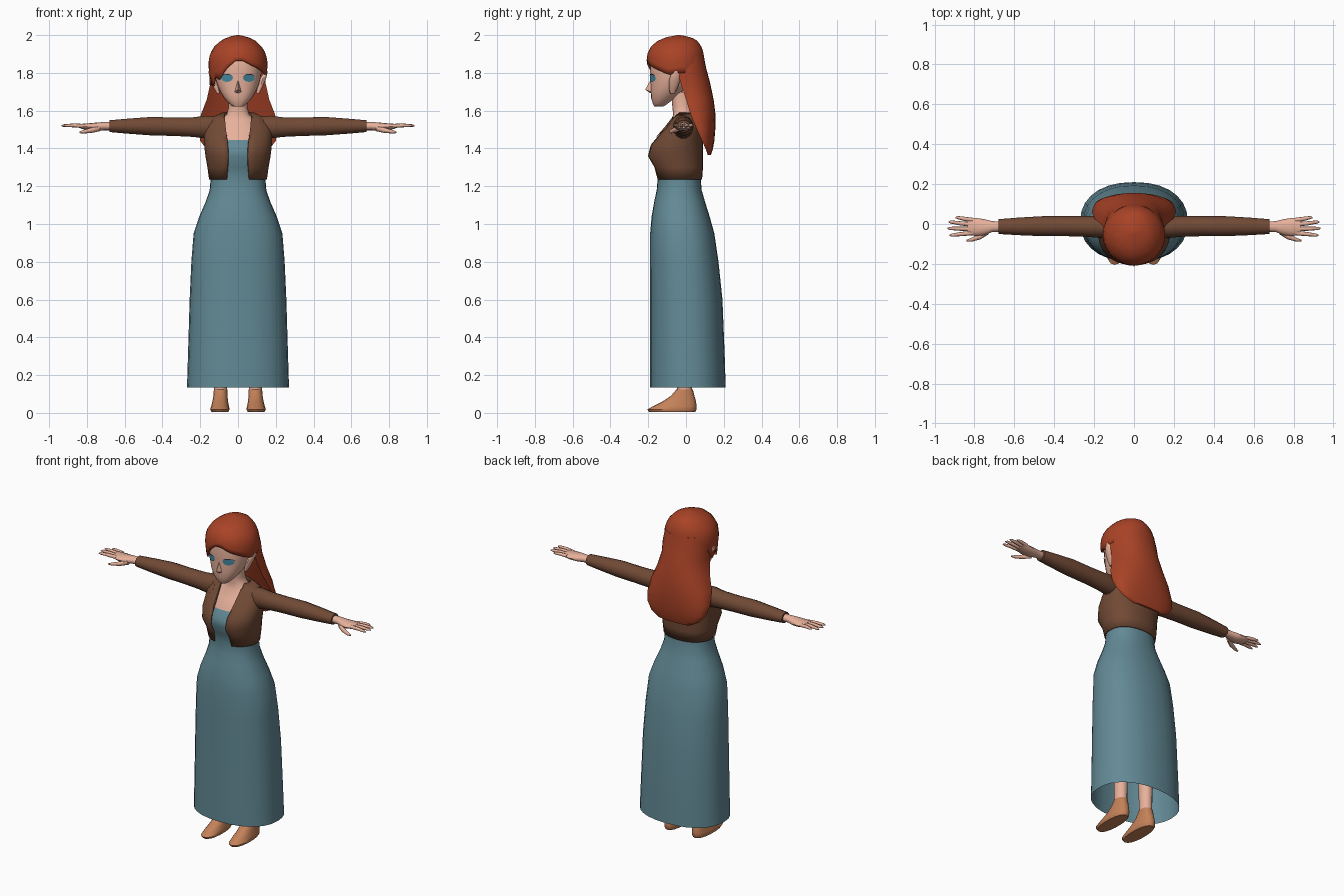
import bpy, bmesh, math
from mathutils import Vector

if "Cube" in bpy.data.objects:
    bpy.data.objects.remove(bpy.data.objects["Cube"])

E = 2.25  # superellipse exponent for body sections


def mat(name, rgb):
    m = bpy.data.materials.new(name)
    m.diffuse_color = (*rgb, 1)
    m.use_nodes = True
    m.node_tree.nodes["Principled BSDF"].inputs["Base Color"].default_value = m.diffuse_color
    return m


HAIR = mat("red_hair", (0.40, 0.056, 0.020))
TEAL = mat("teal_cloth", (0.125, 0.255, 0.305))
BROWN = mat("brown_cloth", (0.165, 0.068, 0.036))
SKIN = mat("skin", (0.80, 0.44, 0.33))
SHOE = mat("tan_shoe", (0.55, 0.22, 0.10))
BLUE = mat("eye_blue", (0.06, 0.25, 0.36))
DARK = mat("lash_dark", (0.03, 0.03, 0.04))


def finish(name, bm, material, angle=50, thick=0):
    bmesh.ops.recalc_face_normals(bm, faces=bm.faces)
    me = bpy.data.meshes.new(name)
    bm.to_mesh(me)
    bm.free()
    me.materials.append(material)
    ob = bpy.data.objects.new(name, me)
    bpy.context.collection.objects.link(ob)
    bpy.ops.object.select_all(action='DESELECT')
    ob.select_set(True)
    bpy.context.view_layer.objects.active = ob
    bpy.ops.object.shade_smooth_by_angle(angle=math.radians(angle))
    if thick:
        mod = ob.modifiers.new("thickness", 'SOLIDIFY')
        mod.thickness = thick
        mod.offset = -1
    return ob


def loft(name, rings, material, closed=True, caps=True, angle=50, thick=0):
    bm = bmesh.new()
    rows = [[bm.verts.new(p) for p in r] for r in rings]
    n = len(rows[0])
    for a, b in zip(rows, rows[1:]):
        for i in range(n if closed else n - 1):
            j = (i + 1) % n
            bm.faces.new((a[i], a[j], b[j], b[i]))
    if caps:
        bm.faces.new(rows[0])
        bm.faces.new(rows[-1])
    return finish(name, bm, material, angle, thick)


def spow(v, e):
    return math.copysign(abs(v) ** (2 / e), v)


def section(z, hw, yf, yb, n=24, gap=0, cx=0, e=E):
    """Horizontal section, starting at the front; gap leaves the front open."""
    a0 = math.asin(min(1, gap / hw) ** (e / 2)) if gap else 0
    steps = n - 1 if gap else n
    out = []
    for i in range(n):
        a = a0 + (2 * math.pi - 2 * a0) * i / steps
        out.append(Vector((cx + hw * spow(math.sin(a), e),
                           (yf + yb) / 2 - (yb - yf) / 2 * spow(math.cos(a), e), z)))
    return out


def interp(table, t):
    if t <= table[0][0]:
        return table[0][1:]
    for a, b in zip(table, table[1:]):
        if t <= b[0]:
            f = (t - a[0]) / (b[0] - a[0])
            return tuple(u + (v - u) * f for u, v in zip(a[1:], b[1:]))
    return table[-1][1:]


def front_point(table, x, z, off=0.005):
    hw, yf, yb = interp(table, z)[:3]
    c = max(0, 1 - min(1, abs(x) / hw) ** E) ** (1 / E)
    return Vector((x, (yf + yb) / 2 - (yb - yf) / 2 * c - off, z))


def tube(name, path, material, n=12, angle=50):
    """Sections across x, each given as x, y, z, half depth, half height."""
    rings = [[Vector((x, y + ry * math.cos(k * math.tau / n), z + rz * math.sin(k * math.tau / n)))
              for k in range(n)] for x, y, z, ry, rz in path]
    return loft(name, rings, material, angle=angle)


def plate(name, pts, material):
    bm = bmesh.new()
    bm.faces.new([bm.verts.new(p) for p in pts])
    ob = finish(name, bm, material)
    if ob.data.polygons[0].normal.y > 0:
        ob.data.flip_normals()
    return ob


# dress: long open skirt rising into a bodice
skirt = [(0.135, .27, -.19, .21), (0.30, .265, -.19, .205), (0.60, .256, -.19, .193),
         (0.80, .247, -.19, .172), (0.95, .235, -.19, .15), (1.04, .205, -.182, .125),
         (1.12, .17, -.168, .10), (1.18, .15, -.155, .083), (1.24, .145, -.15, .078),
         (1.30, .148, -.16, .075), (1.36, .155, -.19, .075), (1.40, .155, -.183, .07),
         (1.445, .145, -.15, .065)]
loft("dress", [section(*r, n=28) for r in skirt], TEAL, caps=False)

# bare chest and neck
chest = [(1.40, .14, -.16, .06), (1.45, .14, -.147, .06), (1.50, .13, -.105, .06),
         (1.55, .10, -.075, .05), (1.58, .06, -.068, .04), (1.62, .05, -.072, .03),
         (1.70, .05, -.08, .02)]
loft("chest_and_neck", [section(*r) for r in chest], SKIN)

# open jacket; last column is half of the front gap
jacket = [(1.235, .153, -.157, .085, .060), (1.30, .162, -.172, .09, .054),
          (1.36, .173, -.206, .09, .052), (1.42, .18, -.19, .09, .054), (1.47, .182, -.148, .088, .060),
          (1.52, .18, -.105, .083, .068), (1.56, .15, -.078, .068, .072), (1.59, .085, -.055, .05, .070)]
loft("jacket", [section(z, w, f, b, 29, g) for z, w, f, b, g in jacket],
     BROWN, closed=False, caps=False, thick=0.008)

# head
head = [(1.622, .028, -.168, -.12), (1.635, .045, -.175, -.10), (1.665, .072, -.184, -.06),
        (1.70, .094, -.186, -.02), (1.74, .112, -.187, .03), (1.78, .122, -.188, .06),
        (1.84, .128, -.192, .075), (1.90, .12, -.18, .07), (1.96, .07, -.12, .03)]
loft("head", [section(*r) for r in head], SKIN)

# nose: small wedge
bm = bmesh.new()
top, tip, l, r, base = [bm.verts.new(p) for p in (
    (0, -.186, 1.765), (0, -.216, 1.712), (-.02, -.18, 1.698), (.02, -.18, 1.698), (0, -.188, 1.692))]
for f in ((top, l, tip), (top, tip, r), (tip, l, base), (tip, base, r)):
    bm.faces.new(f)
finish("nose", bm, SKIN, 30)

# parts that come in pairs
for s, side in ((-1, "left"), (1, "right")):
    # eye with upper lash
    plate(side + "_eye", [front_point(head, s * .058 + .031 * math.cos(k * math.tau / 12),
          1.773 + .021 * math.sin(k * math.tau / 12)) for k in range(12)], BLUE)
    plate(side + "_lash", [front_point(head, s * x, z, .007) for x, z in (
        (.025, 1.781), (.045, 1.793), (.07, 1.794), (.095, 1.785), (.07, 1.788), (.045, 1.788))], DARK)

    # ear leaning outward to a tip
    ear = [(1.69, .008, -.085, -.06, .104), (1.72, .014, -.09, -.045, .115), (1.76, .018, -.09, -.03, .128),
           (1.79, .013, -.08, -.03, .142), (1.81, .004, -.06, -.045, .152)]
    loft(side + "_ear", [section(z, w, f, b, 10, cx=s * c) for z, w, f, b, c in ear], SKIN)

    # lapel
    plate(side + "_lapel", [front_point(jacket, s * x, z, .007) for x, z in (
        (.058, 1.45), (.092, 1.485), (.125, 1.505), (.105, 1.53), (.115, 1.55), (.07, 1.57), (.066, 1.52))], BROWN)

    # sleeve
    tube(side + "_sleeve", [(s * x, *q) for x, *q in (
        (.11, -.015, 1.515, .045, .055), (.17, -.015, 1.513, .055, .062), (.24, -.012, 1.513, .052, .053),
        (.34, -.011, 1.515, .050, .050), (.46, -.011, 1.518, .050, .050), (.58, -.012, 1.518, .044, .041),
        (.68, -.013, 1.518, .037, .032))], BROWN, 14)

    # hand with fingers and thumb
    tube(side + "_hand", [(s * x, *q) for x, *q in (
        (.66, -.013, 1.518, .026, .022), (.71, -.013, 1.518, .027, .022), (.75, -.016, 1.514, .040, .023),
        (.79, -.015, 1.514, .045, .019), (.835, -.013, 1.518, .043, .012))], SKIN)
    for i, (y0, x1, y1) in enumerate(((.020, .895, .032), (-.003, .93, .010), (-.025, .935, -.022), (-.045, .925, -.056))):
        tube(f"{side}_finger_{i + 1}", [
            (s * .81, y0, 1.518, .0115, .011), (s * (.81 + x1) / 2, (y0 + y1) / 2, 1.522, .0105, .010),
            (s * (x1 - .012), y1, 1.521, .008, .007), (s * x1, y1, 1.52, .003, .003)], SKIN, 8)
    tube(side + "_thumb", [(s * x, *q) for x, *q in (
        (.73, -.038, 1.507, .014, .015), (.77, -.062, 1.497, .015, .014),
        (.815, -.079, 1.489, .010, .010), (.84, -.083, 1.485, .004, .004))], SKIN, 8)

    # leg and shoe
    loft(side + "_leg", [section(z, w, f, b, 14, cx=s * .092, e=2) for z, w, f, b in (
        (.10, .034, -.047, .032), (.25, .038, -.05, .035), (.45, .052, -.06, .045), (.90, .075, -.09, .07))], SKIN)
    loft(side + "_shoe", [section(z, w, f, b, 18, cx=s * c) for z, w, f, b, c in (
        (.004, .044, -.195, .048, .096), (.018, .052, -.205, .055, .096), (.035, .048, -.175, .056, .095),
        (.06, .042, -.125, .053, .094), (.09, .038, -.08, .045, .093), (.125, .036, -.05, .036, .092))], SHOE)

# hair cap: dome whose lower edge follows a side-parted fringe (angle from front, height)
dome = [(1.70, .148, -.195, .10), (1.80, .153, -.206, .105), (1.85, .157, -.21, .10), (1.90, .149, -.205, .094),
        (1.94, .125, -.185, .082), (1.97, .093, -.15, .06), (1.99, .055, -.10, .025), (2.0, .008, -.045, -.03)]
fringe = [(-180, 1.80), (-110, 1.80), (-88, 1.73), (-76, 1.79), (-66, 1.73), (-54, 1.78), (-42, 1.765),
          (-25, 1.82), (-5, 1.865), (10, 1.865), (30, 1.838), (55, 1.812), (75, 1.79), (95, 1.80), (180, 1.80)]
cols = 60
columns = []
for i in range(cols):
    deg = -180 + 360 * i / cols
    low, = interp(fringe, deg)
    col = []
    for k in range(11):
        z = low + (2.0 - low) * (1 - (1 - k / 10) ** 1.6)
        hw, yf, yb = interp(dome, z)
        a = math.radians(deg)
        col.append(Vector((hw * math.sin(a), (yf + yb) / 2 - (yb - yf) / 2 * math.cos(a), z)))
    columns.append(col)
rows = [[c[k] for c in columns] for k in range(11)]
cap = loft("hair_cap", rows, HAIR, caps=False, thick=0.012)
bm = bmesh.new()
bm.from_mesh(cap.data)
bm.verts.ensure_lookup_table()
bm.faces.new(bm.verts[-cols:])  # close the crown
bmesh.ops.recalc_face_normals(bm, faces=bm.faces)
bm.to_mesh(cap.data)
bm.free()

# long hair behind the head: half oval sections with a hollowed front
mane = [(1.89, .135, -.04, .094), (1.82, .15, -.045, .108), (1.75, .145, -.03, .127), (1.66, .165, .0, .146),
        (1.58, .196, .025, .156), (1.50, .21, .058, .155), (1.44, .20, .085, .15), (1.395, .165, .105, .142),
        (1.365, .11, .115, .132)]
rings = []
for z, hw, yf, yb in mane:
    arc = [Vector((hw * spow(math.cos(t), 2.2), yf + (yb - yf) * max(0, math.sin(t)) ** .85, z))
           for t in (math.pi * k / 16 for k in range(17))]
    inner = [Vector((hw * u, yf + (yb - yf) * .2, z)) for u in (-.6, 0, .6)]
    rings.append(arc + inner)
loft("long_hair", rings, HAIR, angle=60)
